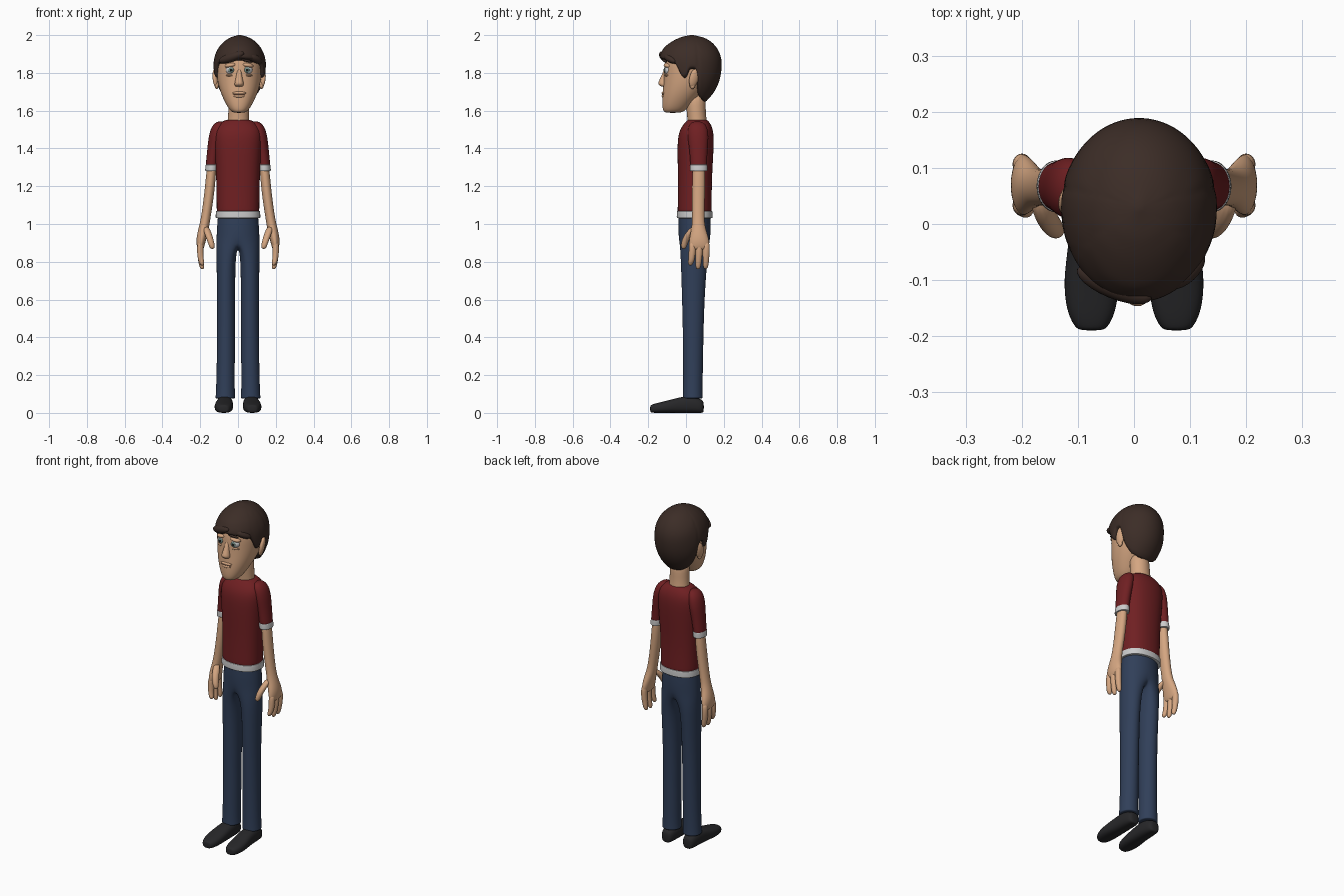
import bpy, bmesh
from math import sin, cos, pi, radians
from mathutils import Matrix, Vector, Euler

HX = 0.006  # head sits a touch off centre


def material(name, rgb):
    m = bpy.data.materials.new(name)
    m.diffuse_color = (*rgb, 1)
    return m


SKIN = material("skin", (0.66, 0.38, 0.22))
HAIR = material("hair", (0.045, 0.026, 0.02))
SHIRT = material("shirt", (0.16, 0.014, 0.016))
TRIM = material("trim", (0.55, 0.55, 0.56))
DENIM = material("denim", (0.03, 0.05, 0.1))
SHOE = material("shoe", (0.02, 0.02, 0.022))
WHITE = material("eye_white", (0.8, 0.8, 0.78))
IRIS = material("iris", (0.16, 0.25, 0.22))
BLACK = material("pupil", (0.01, 0.01, 0.01))
LIP = material("lip", (0.4, 0.18, 0.11))


def finish(name, bm, mat, mirror=False, levels=2):
    bmesh.ops.recalc_face_normals(bm, faces=bm.faces)
    for f in bm.faces:
        f.smooth = True
    me = bpy.data.meshes.new(name)
    bm.to_mesh(me)
    bm.free()
    ob = bpy.data.objects.new(name, me)
    bpy.context.collection.objects.link(ob)
    me.materials.append(mat)
    if mirror:
        ob.modifiers.new("mirror", "MIRROR").use_clip = True
    if levels:
        s = ob.modifiers.new("smooth", "SUBSURF")
        s.levels = s.render_levels = levels
    return ob


def bridge(bm, a, b, closed=True):
    n = len(a)
    for i in range(n if closed else n - 1):
        j = (i + 1) % n
        bm.faces.new((a[i], a[j], b[j], b[i]))


def power(v, e):
    return (1 if v >= 0 else -1) * abs(v) ** (2 / e)


def loft(name, rings, mat, mirror=False, n=16, axis="z", e=2.0):
    """Skin rings of (position, centre u, centre v, radius u, radius v)."""
    k = (2 + cos(2 * pi / n)) / 3  # counter the subdivision shrink
    bm = bmesh.new()
    loops = []
    for p, cu, cv, ru, rv in rings:
        loop = []
        for i in range(n):
            a = 2 * pi * i / n
            u = cu + ru / k * power(cos(a), e)
            v = cv + rv / k * power(sin(a), e)
            loop.append(bm.verts.new((u, v, p) if axis == "z" else (u, p, max(v, 0))))
        loops.append(loop)
    for a, b in zip(loops, loops[1:]):
        bridge(bm, a, b)
    bm.faces.new(loops[0])
    bm.faces.new(loops[-1])
    return finish(name, bm, mat, mirror)


def ellipsoid(name, loc, size, mat, rot=(0, 0, 0)):
    bm = bmesh.new()
    m = Matrix.LocRotScale(Vector(loc), Euler([radians(r) for r in rot]), Vector(size))
    bmesh.ops.create_uvsphere(bm, u_segments=24, v_segments=14, radius=1, matrix=m)
    return finish(name, bm, mat, levels=0)


def lerp_table(table, x):
    for a, b in zip(table, table[1:]):
        if x <= b[0]:
            t = max(0, (x - a[0]) / (b[0] - a[0]))
            return [p + (q - p) * t for p, q in zip(a[1:], b[1:])]
    return list(table[-1][1:])


# Trousers: half hips splitting into one leg, then mirrored
bm = bmesh.new()
loops = []
for z, rx, ry in [(1.05, .108, .085), (.98, .114, .088), (.91, .117, .085)]:
    loops.append([bm.verts.new((rx * cos(a) if 0 < i < 8 else 0, .045 + ry * sin(a), z))
                  for i in range(9) for a in [-pi / 2 + pi * i / 8]])
bridge(bm, loops[0], loops[1], False)
bridge(bm, loops[1], loops[2], False)
leg = loops[2] + [bm.verts.new((0, y, z)) for y, z in [(.085, .885), (.045, .875), (.005, .885)]]
for z, cx, cy, rx, ry in [(.83, .064, .043, .05, .071), (.6, .063, .038, .047, .058),
                          (.3, .064, .038, .047, .052), (.11, .067, .036, .049, .051),
                          (.08, .067, .036, .052, .053), (.075, .067, .036, .051, .052)]:
    nxt = [bm.verts.new((cx + rx / .955 * cos(a), cy + ry / .955 * sin(a), z))
           for i in range(12) for a in [radians(-120 + 30 * i)]]
    bridge(bm, leg, nxt)
    leg = nxt
bm.faces.new(leg)
finish("trousers", bm, DENIM, mirror=True)

# Shoes
loft("shoe", [(.095, .07, .03, .022, .03), (.08, .07, .036, .036, .036), (.03, .07, .045, .043, .045),
              (-.03, .071, .042, .044, .042), (-.1, .076, .032, .05, .032), (-.155, .076, .026, .044, .026),
              (-.183, .076, .022, .03, .021), (-.19, .076, .022, .02, .016)],
     SHOE, mirror=True, axis="y", e=2.6)

# Shirt body, hem, sleeves and cuffs
loft("shirt", [(1.04, 0, .046, .112, .09), (1.06, 0, .046, .112, .09), (1.22, 0, .047, .113, .088),
               (1.38, 0, .05, .122, .095), (1.46, 0, .052, .128, .095), (1.505, 0, .056, .122, .085),
               (1.535, 0, .06, .095, .067), (1.55, 0, .06, .068, .053), (1.552, 0, .06, .055, .045)],
     SHIRT, e=2.3)
loft("shirt_hem", [(1.03, 0, .046, .113, .09), (1.031, 0, .046, .117, .094), (1.034, 0, .046, .118, .095),
                   (1.064, 0, .046, .117, .094), (1.068, 0, .046, .116, .093), (1.069, 0, .046, .11, .088)],
     TRIM, e=2.3)
loft("sleeve", [(1.29, .14, .067, .031, .043), (1.31, .139, .067, .032, .043), (1.4, .128, .066, .034, .048),
                (1.46, .117, .064, .039, .056), (1.51, .107, .062, .036, .052), (1.535, .098, .06, .024, .036),
                (1.543, .092, .06, .012, .018)], SHIRT, mirror=True)
loft("sleeve_cuff", [(1.28, .14, .067, .029, .041), (1.281, .14, .067, .033, .045), (1.284, .14, .067, .034, .046),
                     (1.31, .138, .067, .034, .046), (1.314, .138, .067, .033, .045), (1.315, .138, .067, .029, .041)],
     TRIM, mirror=True)

# Arms, fingers and thumbs
loft("arm_and_palm", [(1.34, .136, .068, .022, .028), (1.27, .142, .068, .026, .034), (1.15, .153, .066, .026, .034),
                      (1.03, .171, .065, .025, .031), (.98, .181, .066, .027, .036), (.93, .193, .069, .027, .05),
                      (.89, .198, .07, .022, .055), (.86, .198, .07, .014, .05)], SKIN, mirror=True)
for label, y0, y1, tip in [("front", .034, .024, .78), ("middle", .07, .064, .76), ("back", .107, .104, .762)]:
    loft(label + "_finger", [(.91, .198, y0, .016, .018), (.86, .201, y0, .017, .019),
                             (.81, .197, (y0 + y1) / 2, .015, .0165), (tip + .012, .191, y1, .013, .014),
                             (tip, .189, y1, .006, .007)], SKIN, mirror=True, n=12)
loft("thumb", [(.99, .172, .05, .018, .02), (.94, .155, .008, .019, .021), (.9, .142, -.008, .017, .018),
               (.877, .137, -.012, .014, .014), (.868, .136, -.012, .007, .007)], SKIN, mirror=True, n=12)

# Neck and head
loft("neck", [(1.5, 0, .062, .062, .055), (1.54, .002, .06, .057, .05), (1.6, .004, .053, .054, .05),
              (1.7, HX, .05, .055, .055)], SKIN)
loft("head", [(1.588, HX, -.07, .028, .04), (1.6, HX, -.063, .048, .059), (1.635, HX, -.048, .07, .078),
              (1.69, HX, -.02, .096, .104), (1.75, HX, .008, .114, .126), (1.81, HX, .02, .121, .135),
              (1.87, HX, .025, .123, .138), (1.93, HX, .03, .1, .112), (1.965, HX, .03, .055, .06)],
     SKIN, n=20, e=2.15)

# Face details
loft("nose", [(1.825, HX, -.104, .011, .01), (1.79, HX, -.112, .014, .015), (1.757, HX, -.12, .021, .024),
              (1.742, HX, -.122, .025, .027), (1.73, HX, -.118, .022, .02), (1.726, HX, -.112, .012, .01)], SKIN)
ellipsoid("mouth_line", (HX, -.121, 1.686), (.034, .006, .003), LIP)
ellipsoid("upper_lip", (HX, -.118, 1.693), (.036, .011, .009), SKIN)
ellipsoid("lower_lip", (HX, -.117, 1.677), (.03, .012, .009), SKIN)
for s, side in [(-1, "right"), (1, "left")]:
    x = HX + s * .042
    ellipsoid(side + "_eyeball", (x, -.088, 1.815), (.029, .028, .027), WHITE)
    ellipsoid(side + "_iris", (x, -.1125, 1.815), (.0145, .005, .0145), IRIS)
    ellipsoid(side + "_pupil", (x, -.1165, 1.815), (.007, .003, .007), BLACK)
    ellipsoid(side + "_upper_eyelid", (x, -.09, 1.841), (.034, .028, .014), SKIN, (0, s * 10, 0))
    ellipsoid(side + "_lower_eyelid", (x, -.087, 1.787), (.03, .026, .009), SKIN)
    ellipsoid(side + "_eyebrow", (x, -.113, 1.864), (.032, .009, .0065), HAIR, (0, s * 12, s * 14))
    ellipsoid(side + "_ear", (HX + s * .125, .042, 1.772), (.014, .025, .05), SKIN, (-10, s * 8, s * 18))
    ellipsoid(side + "_ear_lobe", (HX + s * .119, .034, 1.735), (.011, .015, .02), SKIN)

# Hair: cap whose lower edge follows a hairline round the head
HAIRLINE = [(0, 1.878), (30, 1.872), (62, 1.845), (67, 1.775), (79, 1.772), (83, 1.825), (100, 1.825),
            (106, 1.71), (122, 1.665), (150, 1.648), (180, 1.643)]
SHAPE = [(1.64, .08, .1, .07), (1.66, .09, .11, .092), (1.7, .112, .12, .123), (1.75, .132, .14, .147),
         (1.8, .14, .155, .158), (1.86, .139, .172, .16), (1.9, .13, .168, .152), (1.94, .109, .142, .131),
         (1.97, .08, .1, .1), (1.99, .046, .056, .06), (2.002, 0, 0, 0)]
bm = bmesh.new()
COLS, ROWS = 72, 12
grid = []
for r in range(1, ROWS + 2):
    loop = []
    for c in range(COLS):
        d = 360 * c / COLS
        low = lerp_table(HAIRLINE, min(d, 360 - d))[0]
        z = low + (2.0 - low) * cos(min(r, ROWS) / ROWS * pi / 2)
        rx, rf, rb = lerp_table(SHAPE, z)
        a = radians(d)
        f = 1 if r <= ROWS else .84  # last row turns the edge inwards
        loop.append(bm.verts.new((HX + .003 + f * rx * sin(a),
                                  .03 - f * (rf if cos(a) > 0 else rb) * cos(a), z)))
    grid.append(loop)
for a, b in zip(grid, grid[1:]):
    bridge(bm, a, b)
for loop, tip in [(grid[0], (HX + .003, .03, 2.002)), (grid[-1], (HX, .03, 1.74))]:
    v = bm.verts.new(tip)
    for i in range(COLS):
        bm.faces.new((loop[i], loop[(i + 1) % COLS], v))
finish("hair", bm, HAIR, levels=1)

# Swept fringe locks
ellipsoid("fringe_lock", (-.035, -.107, 1.882), (.075, .026, .024), HAIR, (0, -18, -22))
ellipsoid("fringe_side", (.09, -.082, 1.875), (.048, .024, .02), HAIR, (0, 22, 42))
